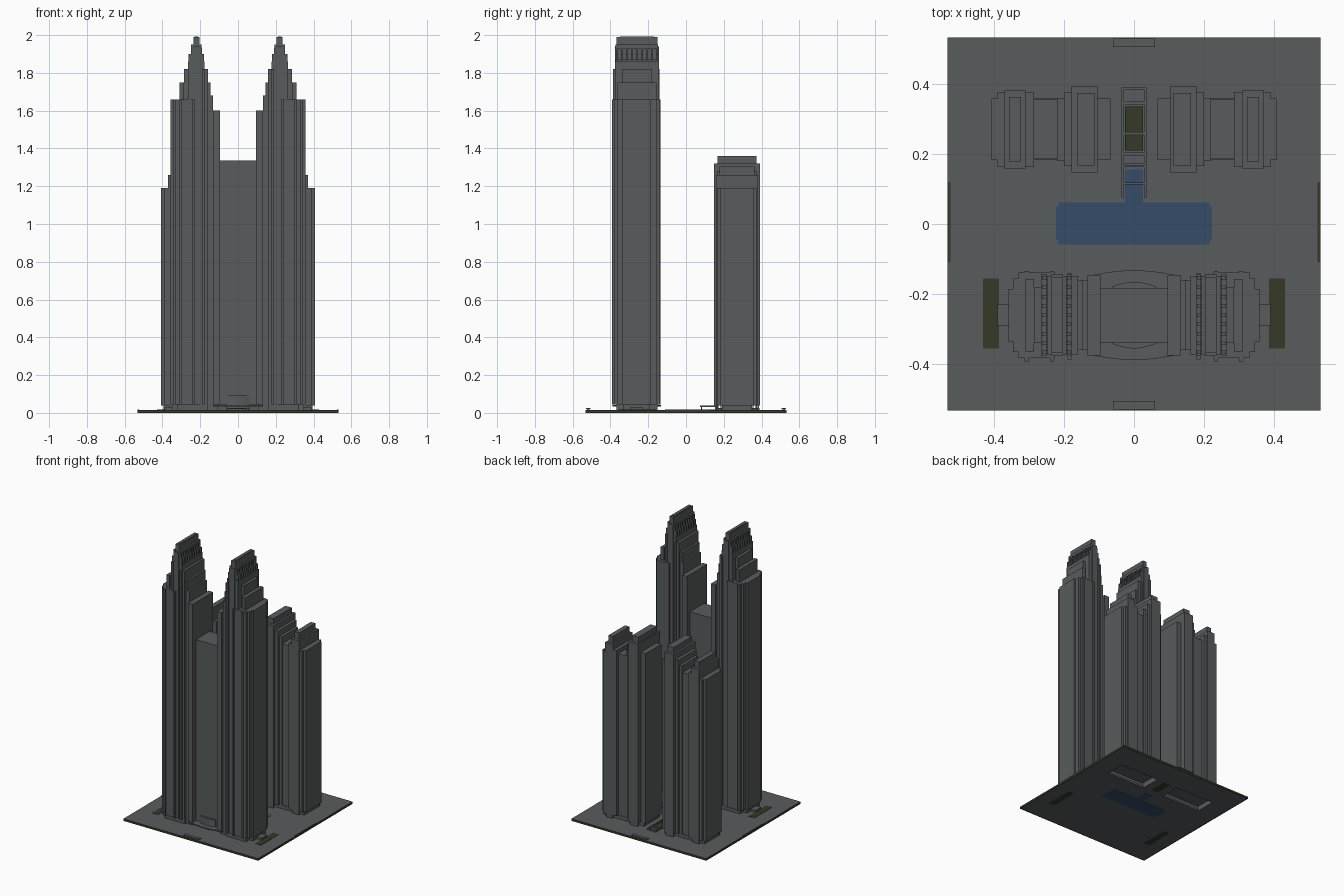
import bpy, bmesh, math


def material(name, rgb):
    m = bpy.data.materials.new(name)
    m.diffuse_color = (*rgb, 1)
    return m


GREY = material("concrete_grey", (0.098, 0.107, 0.109))
GREEN = material("planting_olive", (0.037, 0.042, 0.019))
BLUE = material("water_blue", (0.035, 0.072, 0.138))


def make(name, bm, mat):
    me = bpy.data.meshes.new(name)
    bm.to_mesh(me)
    bm.free()
    me.materials.append(mat)
    ob = bpy.data.objects.new(name, me)
    bpy.context.collection.objects.link(ob)
    return ob


def add_box(bm, x0, x1, y0, y1, z0, z1, open_bottom=False):
    x0, x1 = min(x0, x1), max(x0, x1)
    v = bmesh.ops.create_cube(bm, size=1)["verts"]
    for p in v:
        p.co = (x1 if p.co.x > 0 else x0, y1 if p.co.y > 0 else y0, z1 if p.co.z > 0 else z0)
    if open_bottom:
        faces = {f for p in v for f in p.link_faces if all(q.co.z == min(z0, z1) for q in f.verts)}
        faces = [f for f in faces if abs(f.calc_center_median().z - z0) < 1e-6]
        bmesh.ops.delete(bm, geom=faces, context='FACES_ONLY')


def boxes(name, items, mat):
    bm = bmesh.new()
    for it in items:
        add_box(bm, *it)
    return make(name, bm, mat)


def tower(name, side, cy, slabs, z0, open_bottom=False):
    """slabs: (inner x, outer x, half depth, height), mirrored by side"""
    bm = bmesh.new()
    for a, b, h, z in slabs:
        add_box(bm, side * a, side * b, cy - h, cy + h, z0, z, open_bottom)
    return make(name, bm, GREY)


FY, RY = -0.26, 0.27
front_slabs = [
    (.095, .132, .115, 1.60), (.132, .16, .10, 1.68), (.145, .16, .10, 1.75),
    (.16, .178, .112, 1.82), (.178, .190, .117, 1.86), (.190, .204, .112, 1.87),
    (.204, .236, .117, 1.94), (.236, .250, .112, 1.87), (.250, .265, .117, 1.86),
    (.265, .285, .08, 1.82), (.285, .31, .103, 1.75), (.226, .33, .122, 1.66),
    (.33, .345, .105, 1.66), (.345, .358, .075, 1.66)]
rear_slabs = [
    (.067, .104, .088, 1.25), (.104, .178, .123, 1.32), (.178, .20, .105, 1.28),
    (.20, .22, .09, 1.24), (.22, .285, .085, 1.19), (.285, .31, .107, 1.22),
    (.31, .37, .112, 1.26), (.37, .39, .107, 1.19), (.39, .407, .088, 1.19)]

for side, tag in ((-1, "left"), (1, "right")):
    # front tower shaft and recessed foot
    tower(f"front_tower_{tag}", side, FY, front_slabs, 0.045)
    tower(f"front_foot_{tag}", side, FY,
          [(.105, .16, .095, .046), (.16, .32, .108, .046), (.32, .35, .07, .046),
           (.345, .39, .03, .03)], 0.012)
    # crown cap, upper frame and louvre fins
    crown = [(.204, .236, .108, 1.99), (.211, .229, .09, 1.993)]
    tower(f"crown_cap_{tag}", side, FY, crown, 1.94)
    tower(f"crown_frame_{tag}", side, FY, [(.192, .204, .112, 1.95), (.236, .248, .112, 1.95)], 1.93)
    bm = bmesh.new()
    for i in range(9):
        y = FY - 0.106 + 0.0265 * i
        for a, b in ((.180, .204), (.236, .262)):
            add_box(bm, side * a, side * b, y - .005, y + .005, 1.86, 1.90)
        for a, b in ((.190, .204), (.236, .250)):
            add_box(bm, side * a, side * b, y - .005, y + .005, 1.865, 1.935)
    make(f"crown_louvres_{tag}", bm, GREY)
    # slim corner piers on the tower faces
    bm = bmesh.new()
    for s in (-1, 1):
        for a, b, d, z in ((.228, .24, .126, 1.66), (.30, .312, .126, 1.66), (.178, .19, .12, 1.82)):
            add_box(bm, side * a, side * b, FY + s * d - .006, FY + s * d - .0 if s > 0 else FY + s * d + .006,
                    .045, z)
    make(f"front_piers_{tag}", bm, GREY)
    # rear tower, open underneath, with roof boxes
    tower(f"rear_tower_{tag}", side, RY, rear_slabs, 0.04, True)
    tower(f"rear_roof_{tag}", side, RY, [(.113, .163, .103, 1.36)], 1.32)
    tower(f"rear_roof_outer_{tag}", side, RY, [(.322, .357, .092, 1.305)], 1.26)
    tower(f"rear_foot_{tag}", side, RY, [(.08, .085, .08, .041), (.39, .395, .08, .041)], 0.012)
    boxes(f"rear_foot_walls_{tag}",
          [(side * .08, side * .395, RY + s * .085 - .003, RY + s * .085 + .003, .012, .041)
           for s in (-1, 1)]
          + [(side * .11, side * .172, RY + s * .112 - .004, RY + s * .112 + .004, .012, .041)
             for s in (-1, 1)]
          + [(side * .315, side * .365, RY + s * .102 - .004, RY + s * .102 + .004, .012, .041)
             for s in (-1, 1)], GREY)
    # side lawn
    boxes(f"side_lawn_{tag}", [(side * .385, side * .43, -.355, -.155, 0, .017)], GREEN)

# link block between the front towers
boxes("link_block", [(-.097, .097, FY - .078, FY + .078, .045, 1.335),
                     (-.11, .11, FY - .07, FY + .07, .012, .046)], GREY)


# curved entrance canopies and portals on both faces of the link
def arc_slab(name, half, y_in, y_edge, y_mid, z0, z1):
    bm = bmesh.new()
    pts = [(-half, y_in), (half, y_in)]
    for i in range(13):
        x = half - 2 * half * i / 12
        pts.append((x, y_edge + (y_mid - y_edge) * math.cos(math.pi / 2 * x / half)))
    f = bm.faces.new([bm.verts.new((x, y, z0)) for x, y in pts])
    top = bmesh.ops.extrude_face_region(bm, geom=[f])["geom"]
    for v in top:
        if isinstance(v, bmesh.types.BMVert):
            v.co.z = z1
    bmesh.ops.recalc_face_normals(bm, faces=bm.faces)
    make(name, bm, GREY)


for s, tag in ((-1, "front"), (1, "back")):
    arc_slab(f"canopy_{tag}", .132, FY + s * .07, FY + s * .112, FY + s * .128, .034, .042)
    arc_slab(f"portal_{tag}", .062, FY + s * .07, FY + s * .082, FY + s * .095, .012, .092)
    # gatehouse on the plot edge
    y = s * .517
    boxes(f"gate_{tag}", [(-.06, .06, y - .012, y + .012, .02, .026),
                          (-.055, -.045, y - .006, y + .006, .01, .022),
                          (.045, .055, y - .006, y + .006, .01, .022)], GREY)

# ground slab with openings below the rear towers
xs = [-.53, -.385, -.085, .085, .385, .53]
boxes("ground_slab",
      [(-.53, .53, -.53, .20, .001, .015), (-.53, .53, .34, .53, .001, .015)]
      + [(xs[i], xs[i + 1], .20, .34, .001, .015) for i in (0, 2, 4)], GREY)

# hedges around the plot edge
boxes("edge_hedge", [(-.532, .532, s * .53 - .002, s * .53 + .002, 0, .0145) for s in (-1, 1)]
      + [(s * .53 - .002, s * .53 + .002, -.532, .532, 0, .0145) for s in (-1, 1)]
      + [(s * .528 - .004, s * .528 + .004, -.11, .12, 0, .018) for s in (-1, 1)], GREEN)

# T-shaped pool
boxes("pool", [(-.215, .215, -.058, .062, 0, .017), (-.222, .222, -.045, .05, 0, .0168),
               (-.025, .025, .06, .155, 0, .0172)], BLUE)

# central garden between the rear towers
boxes("garden_lawn", [(-.025, .025, .21, .335, 0, .02)], GREEN)
boxes("garden_frame", [(s * .028, s * .035, .165, .39, .012, .026) for s in (-1, 1)]
      + [(-.035, .035, y - .004, y + .004, .012, .026) for y in (.17, .20, .258, .345, .386)], GREY)
boxes("garden_pergola", [(s * .028, s * .035, .075, .17, .032, .038) for s in (-1, 1)]
      + [(-.035, .035, y - .003, y + .003, .032, .038) for y in (.115, .165)]
      + [(s * .029, s * .034, y, y + .005, .012, .034) for s in (-1, 1) for y in (.08, .16)], GREY)
